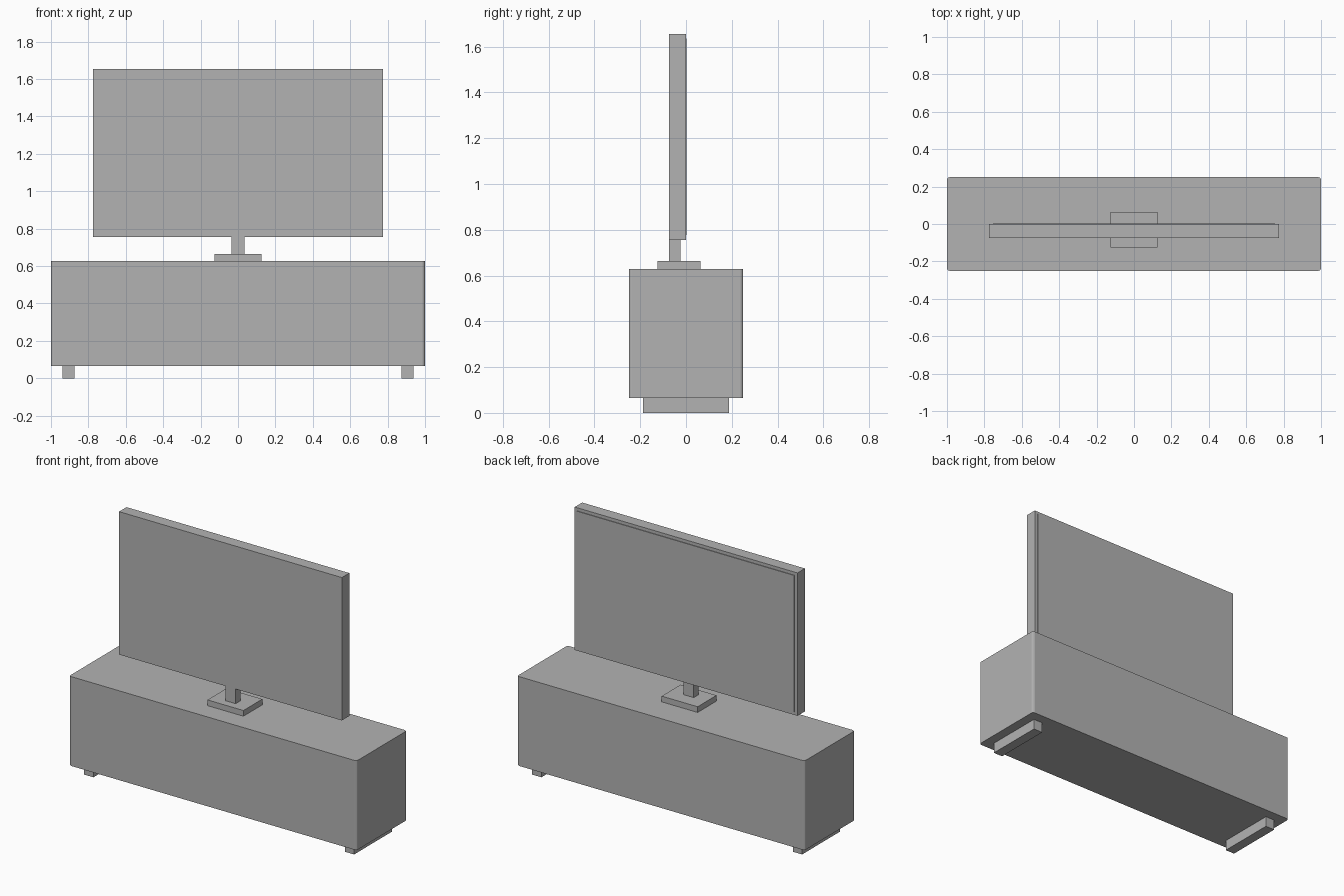
import bpy
import bmesh
from mathutils import Vector

if "Cube" in bpy.data.objects:
    bpy.data.objects.remove(bpy.data.objects["Cube"], do_unlink=True)

grey = bpy.data.materials.new("plain grey")
grey.use_nodes = True
colour = (0.45, 0.45, 0.45, 1)
grey.diffuse_color = colour
for node in grey.node_tree.nodes:
    if node.type == "BSDF_PRINCIPLED":
        node.inputs["Base Color"].default_value = colour


def box(name, low, high, corner=0):
    """Box between two corners, with optionally rounded upright edges."""
    low, high = Vector(low), Vector(high)
    size = high - low
    bm = bmesh.new()
    bmesh.ops.create_cube(bm, size=1)
    bmesh.ops.scale(bm, vec=size, verts=bm.verts)
    if corner:
        upright = [e for e in bm.edges
                   if abs(e.verts[0].co.z - e.verts[1].co.z) > size.z / 2]
        bmesh.ops.bevel(bm, geom=upright, offset=corner, segments=3,
                        profile=0.5, affect="EDGES")
    mesh = bpy.data.meshes.new(name)
    bm.to_mesh(mesh)
    bm.free()
    mesh.materials.append(grey)
    obj = bpy.data.objects.new(name, mesh)
    obj.location = (low + high) / 2
    bpy.context.collection.objects.link(obj)
    return obj


# Cabinet with rounded upright corners
box("cabinet", (-1, -0.25, 0.066), (1, 0.25, 0.628), corner=0.015)

# Long feet running front to back
for side, x in (("left", 0.907), ("right", -0.907)):
    box(side + "_foot", (x - 0.032, -0.187, 0), (x + 0.032, 0.187, 0.066))

# Stand
box("stand_base", (-0.125, -0.125, 0.628), (0.125, 0.063, 0.664))
box("stand_neck", (-0.036, -0.075, 0.664), (0.036, -0.025, 0.756))

# Screen body and thin raised back panel
box("screen_body", (-0.775, -0.075, 0.756), (0.775, -0.001, 1.655))
box("back_panel", (-0.755, -0.002, 0.776), (0.755, 0.003, 1.635))
